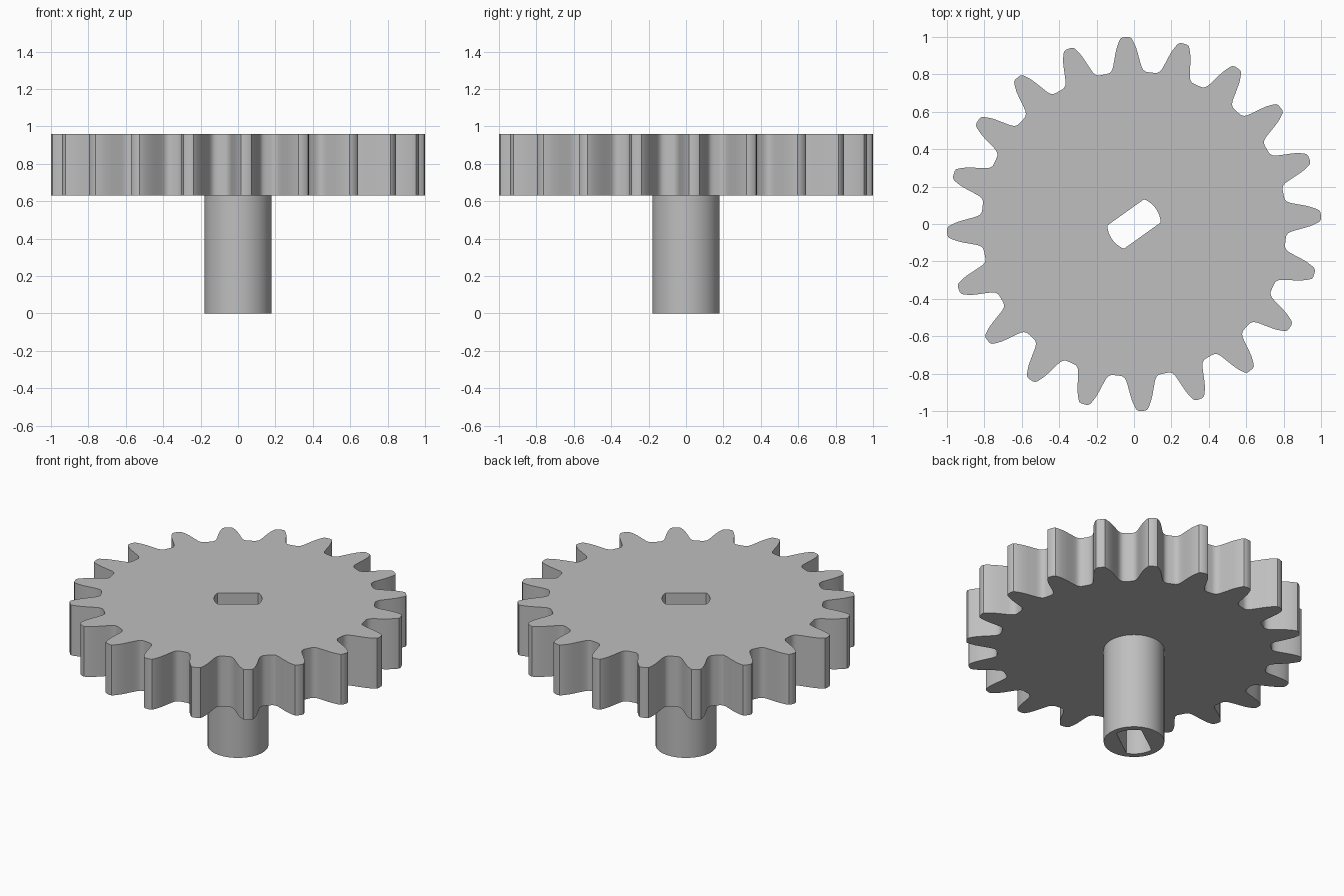
import bpy
import bmesh
from math import radians, cos, sin, tau, asin

cube = bpy.data.objects.get("Cube")
if cube:
    bpy.data.objects.remove(cube)

TEETH = 20
TOOTH_OFFSET = 2.5           # degrees
BORE_RADIUS, BORE_HALF_WIDTH, BORE_ANGLE = 0.143, 0.0765, 35.5
SHAFT_RADIUS = 0.18
GEAR_BOTTOM, GEAR_TOP = 0.63, 0.96

# Half a tooth: degrees from its middle, radius
FLANK = [(0.9, 1.0), (1.6, 0.995), (2.1, 0.982), (2.6, 0.965), (3.2, 0.942),
         (3.8, 0.912), (4.4, 0.88), (4.9, 0.856), (5.3, 0.84), (5.9, 0.826),
         (6.8, 0.817), (8.0, 0.815)]

grey = bpy.data.materials.new("plain grey")
grey.use_nodes = True
colour = (0.52, 0.52, 0.52, 1)
grey.diffuse_color = colour
grey.node_tree.nodes["Principled BSDF"].inputs["Base Color"].default_value = colour


def polar(degrees, radius):
    a = radians(degrees)
    return radius * cos(a), radius * sin(a)


def gear_outline():
    tooth = [(-a, r) for a, r in reversed(FLANK)] + FLANK
    return [polar(TOOTH_OFFSET + i * 360 / TEETH + a, r)
            for i in range(TEETH) for a, r in tooth]


def circle(radius, count=64):
    return [polar(360 * i / count, radius) for i in range(count)]


def bore_outline(steps=12):
    # Round bore with two parallel flats
    half = asin(BORE_HALF_WIDTH / BORE_RADIUS) * 360 / tau
    return [polar(BORE_ANGLE + side + half * (2 * i / steps - 1), BORE_RADIUS)
            for side in (0, 180) for i in range(steps + 1)]


def extruded_part(name, outlines, bottom, top, open_top=False):
    bm = bmesh.new()
    edges = []
    for outline in outlines:
        verts = [bm.verts.new((x, y, bottom)) for x, y in outline]
        edges += [bm.edges.new((v, verts[i - 1])) for i, v in enumerate(verts)]
    bmesh.ops.triangle_fill(bm, edges=edges, use_beauty=True, normal=(0, 0, 1))
    result = bmesh.ops.extrude_face_region(bm, geom=bm.faces[:], use_keep_orig=True)
    moved = [g for g in result["geom"] if isinstance(g, bmesh.types.BMVert)]
    bmesh.ops.translate(bm, verts=moved, vec=(0, 0, top - bottom))
    bmesh.ops.recalc_face_normals(bm, faces=bm.faces[:])
    if open_top:
        caps = [f for f in bm.faces if all(v.co.z > top - 0.001 for v in f.verts)]
        bmesh.ops.delete(bm, geom=caps, context="FACES")
    mesh = bpy.data.meshes.new(name)
    bm.to_mesh(mesh)
    bm.free()
    mesh.materials.append(grey)
    obj = bpy.data.objects.new(name, mesh)
    bpy.context.collection.objects.link(obj)
    bpy.ops.object.select_all(action="DESELECT")
    obj.select_set(True)
    bpy.context.view_layer.objects.active = obj
    bpy.ops.object.shade_smooth_by_angle(angle=radians(30))
    return obj


# Toothed wheel and the hollow shaft below it
extruded_part("gear_wheel", [gear_outline(), bore_outline()], GEAR_BOTTOM, GEAR_TOP)
extruded_part("shaft", [circle(SHAFT_RADIUS), bore_outline()], 0, GEAR_BOTTOM, open_top=True)
